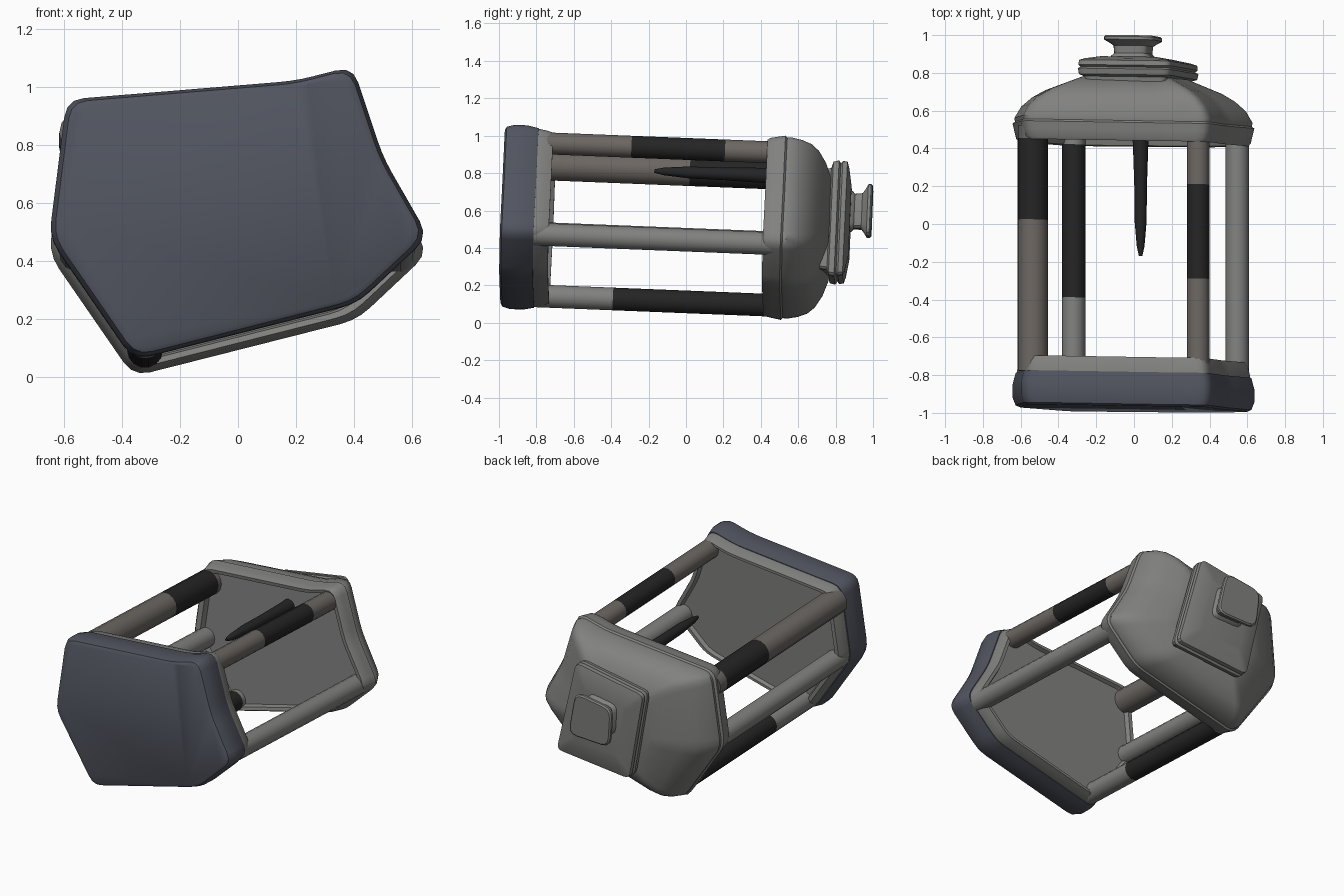
import bpy, bmesh, math
from mathutils import Vector

cube = bpy.data.objects.get("Cube")
if cube:
    bpy.data.objects.remove(cube, do_unlink=True)


def material(name, rgb):
    m = bpy.data.materials.new(name)
    m.use_nodes = True
    m.diffuse_color = (*rgb, 1)
    bsdf = m.node_tree.nodes["Principled BSDF"]
    bsdf.inputs["Base Color"].default_value = (*rgb, 1)
    bsdf.inputs["Roughness"].default_value = 0.8
    return m


GREY = material("weathered_grey", (0.22, 0.22, 0.215))
SLATE = material("slate_blue", (0.082, 0.09, 0.115))
SOOT = material("soot", (0.018, 0.018, 0.018))
BROWN = material("worn_brown", (0.15, 0.135, 0.122))
TILT = 0.04


def leaning(x, y, z, sag):
    """The lantern lies slightly tilted: it sags toward the roof and leans back."""
    return (x, y + TILT * (z - 0.56) - 0.02 * x, z - (TILT * (y + 0.9) if sag else 0))


def rounded(corners, cut, steps=3):
    """Replace every corner of a polygon with a short curve."""
    pts = []
    for i, c in enumerate(corners):
        c = Vector(c)
        a = c + (Vector(corners[i - 1]) - c).normalized() * cut
        b = c + (Vector(corners[(i + 1) % len(corners)]) - c).normalized() * cut
        for k in range(steps + 1):
            t = k / steps
            pts.append(a * (1 - t) ** 2 + c * 2 * t * (1 - t) + b * t * t)
    return pts


def circle(x, z, radius, n=14):
    return [Vector((x + radius * math.cos(a), z + radius * math.sin(a)))
            for a in (math.tau * i / n for i in range(n))]


def finish(name, bm, mats, angle=35):
    bmesh.ops.recalc_face_normals(bm, faces=bm.faces)
    mesh = bpy.data.meshes.new(name)
    bm.to_mesh(mesh)
    bm.free()
    for m in mats:
        mesh.materials.append(m)
    ob = bpy.data.objects.new(name, mesh)
    bpy.context.collection.objects.link(ob)
    bpy.ops.object.select_all(action="DESELECT")
    ob.select_set(True)
    bpy.context.view_layer.objects.active = ob
    bpy.ops.object.shade_smooth_by_angle(angle=math.radians(angle))


def loft(name, outline, profile, centre, mats, sag=True, mat_at=None):
    """Sweep an x-z outline along y; profile rows are (y, scale) or (y, x scale, z scale)."""
    bm = bmesh.new()
    cx, cz = centre
    rings = []
    for y, *s in profile:
        rings.append([bm.verts.new(leaning(cx + (p.x - cx) * s[0], y,
                                           cz + (p.y - cz) * s[-1], sag))
                      for p in outline])
    n = len(outline)
    for r, (a, b) in enumerate(zip(rings, rings[1:])):
        for i in range(n):
            j = (i + 1) % n
            f = bm.faces.new((a[i], a[j], b[j], b[i]))
            if mat_at:
                f.material_index = mat_at((profile[r][0] + profile[r + 1][0]) / 2)
    bm.faces.new(rings[0])
    bm.faces.new(rings[-1])
    finish(name, bm, mats)


# Shared six-sided body outline, slightly hollow along its long side
body = rounded([(-0.59, 0.955), (0.2, 1.02), (0.395, 1.07), (0.5, 0.755),
                (0.655, 0.485), (0.41, 0.255), (-0.36, 0.06), (-0.65, 0.48)], 0.06)
MID = (0, 0.56)

# Base: rounded slab with a raised rim and shallow floor
loft("base_slab", body, [(-0.98, 0.94), (-0.97, 0.975), (-0.93, 1), (-0.86, 1),
                         (-0.8, 0.975)], MID, [SLATE])
loft("base_rim", body, [(-0.82, 0.965), (-0.79, 0.965), (-0.75, 0.95), (-0.72, 0.93),
                        (-0.72, 0.89), (-0.745, 0.87)], MID, [GREY])

# Roof: shallow underside, eave band and domed shoulder
loft("roof", body, [(0.46, 0.88), (0.43, 0.9), (0.425, 0.95), (0.44, 0.97),
                    (0.48, 0.985), (0.52, 1), (0.53, 0.98), (0.55, 0.985),
                    (0.61, 0.93, 0.96), (0.66, 0.84, 0.92), (0.7, 0.73, 0.85),
                    (0.74, 0.57, 0.72), (0.77, 0.45, 0.55)], MID, [GREY])

# Stepped cap above the roof
cap = rounded([(0.19, 0.875), (-0.305, 0.79), (-0.185, 0.2), (0.35, 0.25)], 0.04)
loft("cap", cap, [(0.73, 0.86), (0.77, 0.88), (0.78, 0.98), (0.81, 1),
                  (0.82, 0.95), (0.83, 0.99), (0.855, 0.98), (0.865, 0.88),
                  (0.88, 0.6)], (0, 0.53), [GREY], sag=False)

# Flared knob
knob = rounded([(0.1, 0.75), (-0.165, 0.71), (-0.14, 0.45), (0.16, 0.46)], 0.06)
loft("knob", knob, [(0.86, 0.8), (0.885, 0.76), (0.9, 0.66), (0.94, 0.68),
                    (0.955, 0.82), (0.97, 1), (0.985, 1), (0.993, 0.94)],
     (0, 0.59), [GREY], sag=False)


# Corner posts, each with a sooty stretch along its length
def post(name, x, z, radius, mat=GREY, soot=(0, 0)):
    stops = sorted({-0.8, 0.5, *soot})
    loft(name, circle(x, z, radius), [(y, 1) for y in stops], (x, z), [mat, SOOT],
         mat_at=lambda y: int(soot[0] < y < soot[1]))


post("upper_left_post", 0.34, 0.965, 0.06, BROWN, (-0.3, 0.2))
post("upper_right_post", -0.535, 0.845, 0.08, BROWN, (0, 0.43))
post("middle_left_post", 0.547, 0.478, 0.062)
post("middle_right_post", -0.555, 0.482, 0.062)
post("bottom_post", -0.32, 0.148, 0.062, GREY, (-0.38, 0.43))

# Tapered spike hanging from the roof
loft("spike", circle(0.035, 0.84, 0.045, 12),
     [(-0.18, 0.2), (-0.13, 0.45), (0, 0.7), (0.2, 0.75), (0.4, 0.9), (0.48, 1)],
     (0.035, 0.84), [SOOT])
